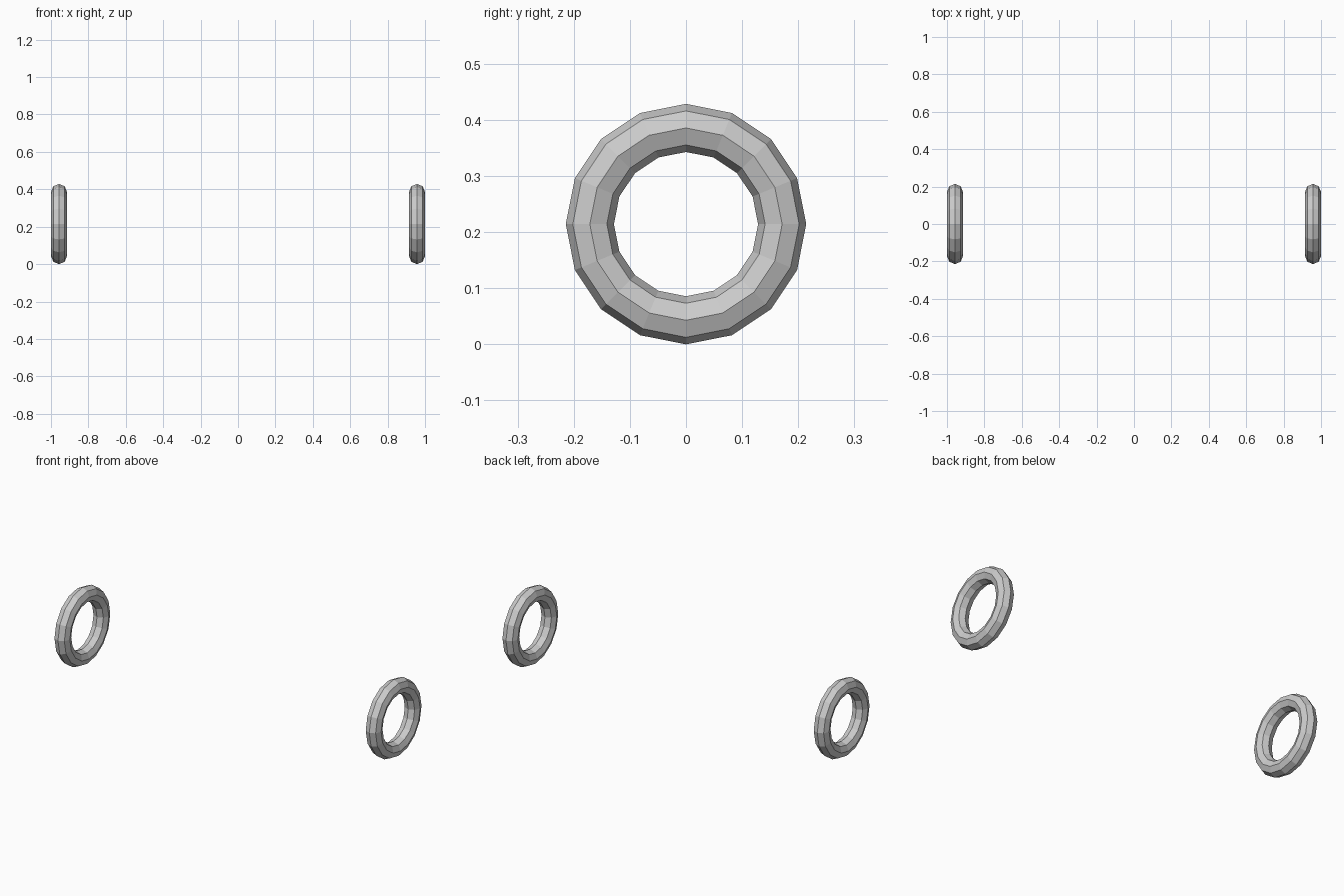
import bpy
from math import radians

if "Cube" in bpy.data.objects:
    bpy.data.objects.remove(bpy.data.objects["Cube"])

OUTER = 0.2143           # outer radius of each ring
TUBE = 0.0429            # radius of the ring's tube


def ring(name, x):
    bpy.ops.mesh.primitive_torus_add(
        major_segments=16, minor_segments=8,
        major_radius=OUTER - TUBE, minor_radius=TUBE,
        location=(x, 0, OUTER), rotation=(0, radians(90), 0))
    obj = bpy.context.object
    obj.name = name
    bpy.ops.object.shade_flat()


# Pair of upright low-poly rings, one on each side
for name, side in (("left_ring", -1), ("right_ring", 1)):
    ring(name, side * (1 - TUBE))
